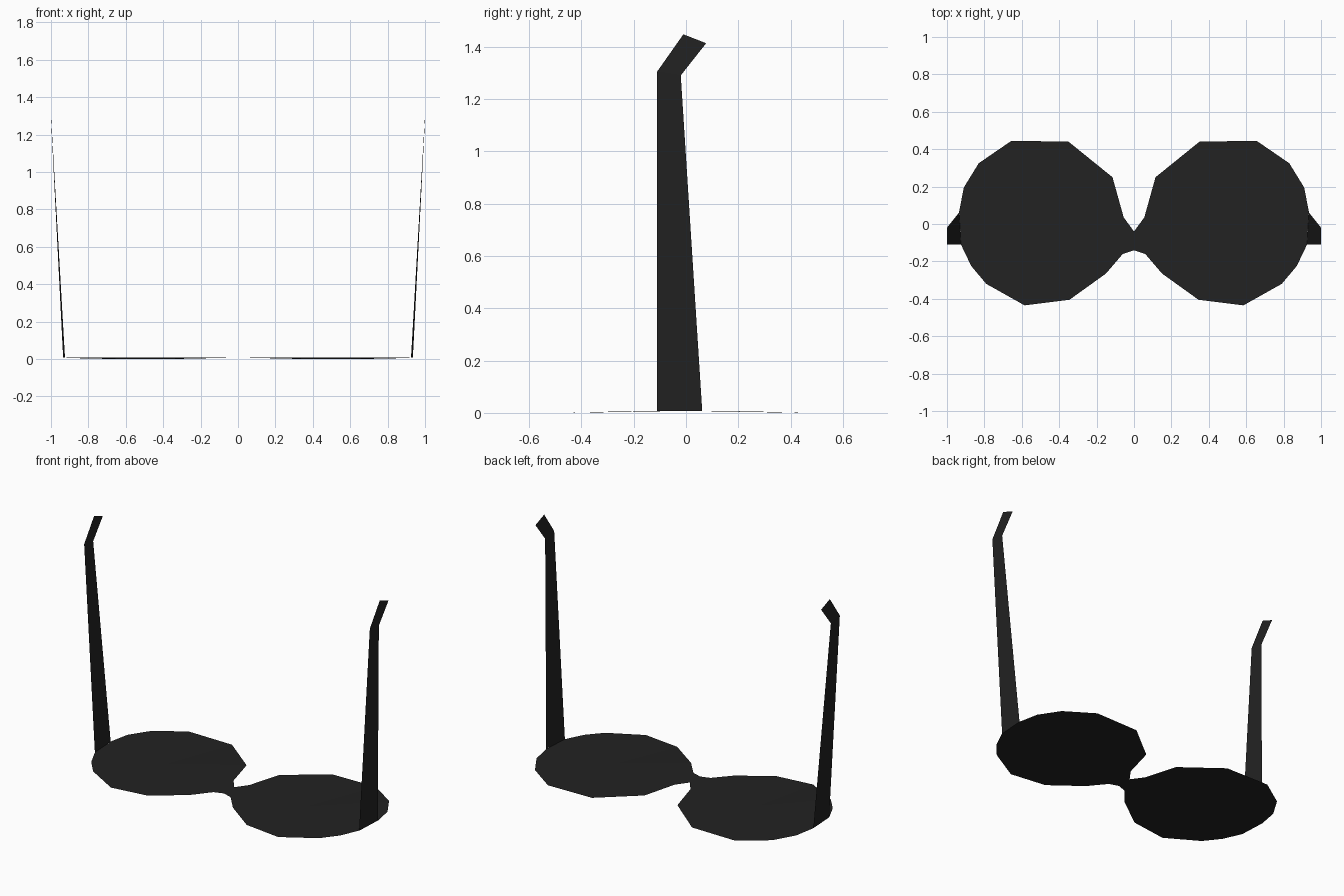
import bpy

if "Cube" in bpy.data.objects:
    bpy.data.objects.remove(bpy.data.objects["Cube"])

black = bpy.data.materials.new("matte_black")
black.diffuse_color = (0.016, 0.016, 0.016, 1)
black.use_nodes = True
black.node_tree.nodes["Principled BSDF"].inputs["Base Color"].default_value = black.diffuse_color


def mirrored_sheet(name, verts, faces):
    """Thin sheet for the right side, mirrored across x = 0."""
    mesh = bpy.data.meshes.new(name)
    mesh.from_pydata(verts, [], faces)
    mesh.materials.append(black)
    obj = bpy.data.objects.new(name, mesh)
    bpy.context.collection.objects.link(obj)
    mod = obj.modifiers.new("mirror", 'MIRROR')
    mod.use_clip = True
    return obj


# Lens outline, counter-clockwise from the lower bridge point
outline = [(0, -0.14), (0.06, -0.16), (0.15, -0.265), (0.345, -0.405),
           (0.585, -0.435), (0.79, -0.32), (0.87, -0.225), (0.925, -0.11),
           (0.935, 0.065), (0.91, 0.195), (0.83, 0.325), (0.655, 0.445),
           (0.35, 0.44), (0.115, 0.25), (0.055, 0.035), (0, -0.04)]

# Lenses and bridge: a very shallow dome fanned around the lens centre
verts = [(x, y, 0.008 * (1 - (y / 0.445) ** 2)) for x, y in outline]
verts.append((0.5, 0, 0.008))
n = len(outline)
mirrored_sheet("lenses_and_bridge", verts,
               [(i, (i + 1) % n, n) for i in range(n)])

# Temple arms: tapered strips leaning outward, with a bent ear tip
arm = [(0.925, -0.11, 0.007), (0.935, 0.062, 0.008),
       (1.0, -0.02, 1.29), (1.0, -0.11, 1.305),
       (1.0, 0.077, 1.413), (1.0, -0.01, 1.447)]
mirrored_sheet("temple_arms", arm, [(0, 1, 2, 3), (3, 2, 4, 5)])
